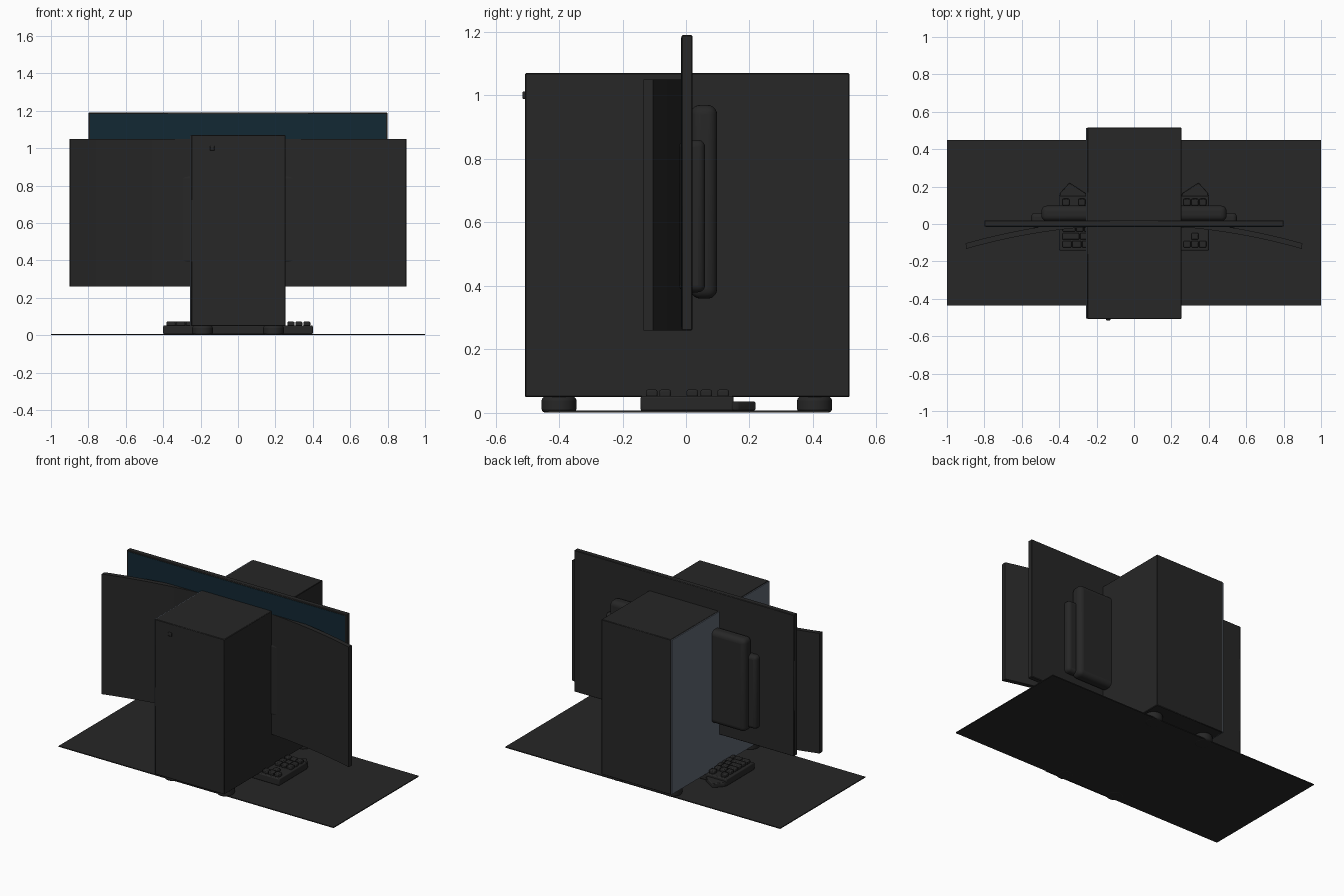
import bpy, bmesh, math

cube = bpy.data.objects.get("Cube")
if cube:
    bpy.data.objects.remove(cube, do_unlink=True)


def material(name, colour):
    m = bpy.data.materials.new(name)
    m.use_nodes = True
    m.diffuse_color = (*colour, 1)
    bsdf = next(n for n in m.node_tree.nodes if n.type == 'BSDF_PRINCIPLED')
    bsdf.inputs["Base Color"].default_value = (*colour, 1)
    return m


BLACK = material("matte_black", (0.02, 0.02, 0.02))
SCREEN = material("dark_blue_screen", (0.006, 0.021, 0.033))
GLASS = material("smoky_glass", (0.12, 0.14, 0.175))


def finish(name, bm, mat, bevel=0, segments=1):
    bmesh.ops.recalc_face_normals(bm, faces=bm.faces)
    mesh = bpy.data.meshes.new(name)
    bm.to_mesh(mesh)
    bm.free()
    mesh.materials.append(mat)
    ob = bpy.data.objects.new(name, mesh)
    bpy.context.collection.objects.link(ob)
    if bevel:
        mod = ob.modifiers.new("rounded_edges", 'BEVEL')
        mod.width, mod.segments = bevel, segments
        mod.limit_method = 'ANGLE'
    bpy.ops.object.select_all(action='DESELECT')
    ob.select_set(True)
    bpy.context.view_layer.objects.active = ob
    bpy.ops.object.shade_smooth_by_angle(angle=math.radians(35))
    return ob


def add_box(bm, x, y, z):
    """Add a box given (low, high) pairs on each axis."""
    verts = bmesh.ops.create_cube(bm, size=1)["verts"]
    for v in verts:
        v.co = [(a + b) / 2 + c * (b - a) for (a, b), c in zip((x, y, z), v.co)]


def box(name, x, y, z, mat=BLACK, bevel=0, segments=1):
    bm = bmesh.new()
    add_box(bm, x, y, z)
    return finish(name, bm, mat, bevel, segments)


def prism(name, points, z0, z1, bevel=0):
    """Extrude a plan outline upward."""
    bm = bmesh.new()
    face = bm.faces.new([bm.verts.new((x, y, z0)) for x, y in points])
    out = bmesh.ops.extrude_face_region(bm, geom=[face])["geom"]
    for v in out:
        if isinstance(v, bmesh.types.BMVert):
            v.co.z = z1
    return finish(name, bm, BLACK, bevel, 2)


# Desk mat
box("desk_mat", (-1, 1), (-0.435, 0.45), (0.002, 0.008))

# Computer case with a glass panel on its right side
box("case_body", (-0.25, 0.255), (-0.507, 0.515), (0.05, 1.07), bevel=0.003)
box("glass_side_panel", (-0.256, -0.25), (-0.504, 0.512), (0.053, 1.067), GLASS)
box("power_button", (-0.15, -0.125), (-0.515, -0.5), (0.988, 1.013), bevel=0.004, segments=2)

# Case feet
for side in (-1, 1):
    for y in (-0.4, 0.405):
        bm = bmesh.new()
        bmesh.ops.create_cone(bm, cap_ends=True, segments=32, radius1=0.055,
                              radius2=0.055, depth=0.05)
        bmesh.ops.translate(bm, verts=bm.verts, vec=(side * 0.19, y, 0.026))
        finish("case_foot", bm, BLACK, 0.012, 3)

# Flat monitor
box("flat_monitor_panel", (-0.8, 0.8), (-0.014, 0.02), (0.26, 1.19), bevel=0.003)
box("flat_monitor_screen", (-0.79, 0.79), (-0.016, -0.013), (0.27, 1.182), SCREEN)
box("flat_monitor_housing", (-0.495, 0.495), (0.015, 0.098), (0.36, 0.97), bevel=0.03, segments=5)

# Curved monitor
xs = [-0.9 + 1.8 * i / 32 for i in range(33)]
back = [(x, 0.024 - 0.157 * x * x) for x in xs]
front = [(x * 0.998, y - 0.03) for x, y in reversed(back)]
prism("curved_monitor_panel", back + front, 0.26, 1.05)
box("curved_monitor_housing", (-0.55, 0.55), (-0.02, 0.06), (0.38, 0.86), bevel=0.022, segments=4)

# Keyboard body and rear tilt feet
box("keyboard_body", (-0.4, 0.4), (-0.143, 0.15), (0.006, 0.053), bevel=0.006, segments=2)
for side in (-1, 1):
    outline = [(0.4, 0.14), (0.395, 0.165), (0.345, 0.22), (0.26, 0.165), (0.25, 0.14)]
    prism("keyboard_rear_foot", [(side * x, y) for x, y in outline], 0.008, 0.036, 0.004)

# Key rows, widths in key units, negative for a gap
fours = [1] * 4 + [-0.5]
main_rows = [
    [1.25] * 3 + [6.25] + [1.25] * 4,
    [2.25] + [1] * 10 + [2.75],
    [1.75] + [1] * 11 + [2.25],
    [1.5] + [1] * 12 + [1.5],
    [1] * 13 + [2],
    [1, -1] + fours + fours + [1] * 4,
]
side_rows = [[1] * 3, [-1, 1], [], [1] * 3, [1] * 3, [1] * 3]
row_y = [-0.108, -0.066, -0.023, 0.02, 0.064, 0.117]
unit = 0.0425
bm = bmesh.new()
for rows, start in ((main_rows, -0.385), (side_rows, 0.262)):
    for widths, y in zip(rows, row_y):
        x = start
        for w in widths:
            end = x + abs(w) * unit
            if w > 0:
                add_box(bm, (x + 0.003, end - 0.003), (y - 0.018, y + 0.018), (0.05, 0.073))
            x = end
finish("keyboard_keys", bm, BLACK, 0.005, 2)
